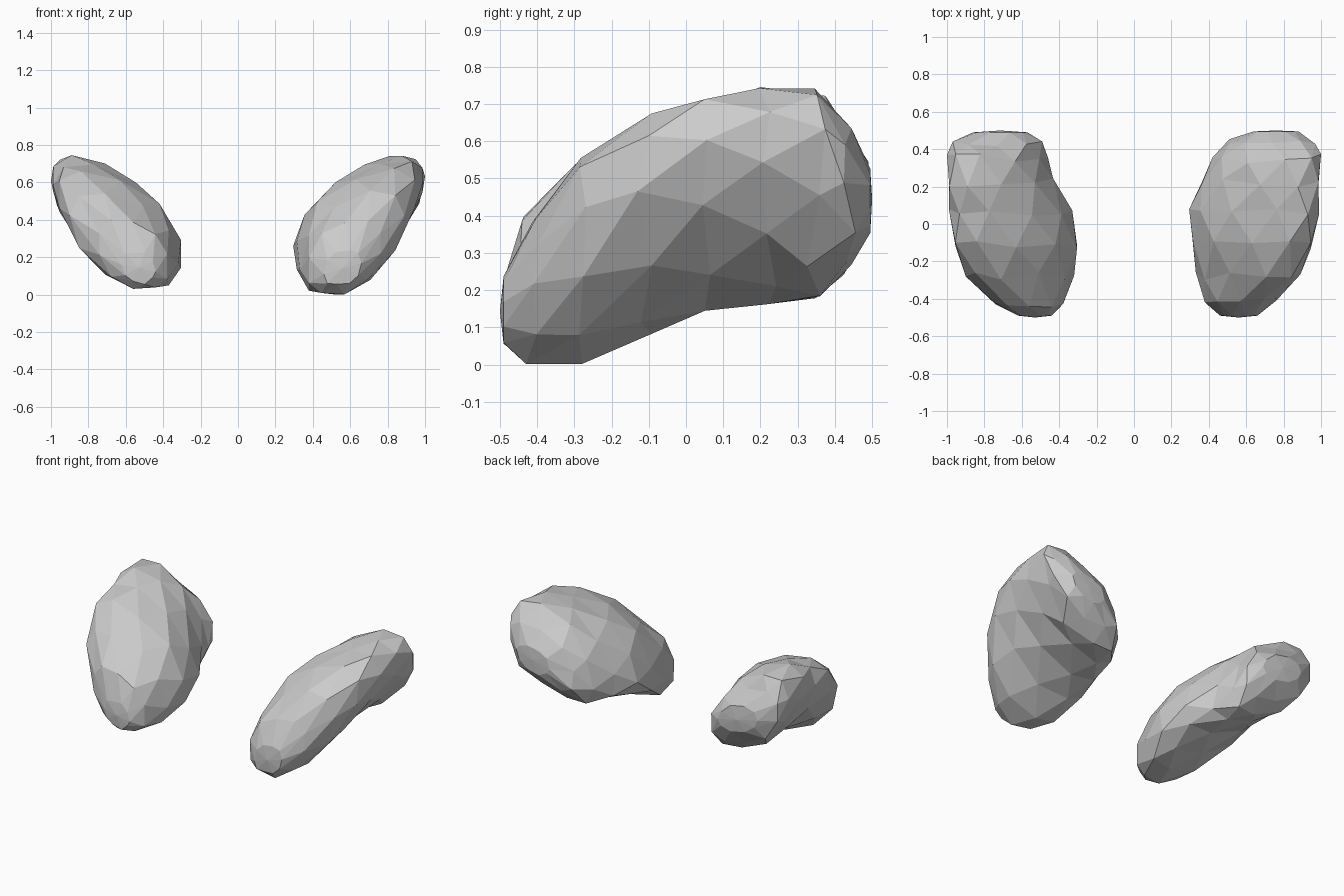
import bpy, bmesh, math, random

if "Cube" in bpy.data.objects:
    bpy.data.objects.remove(bpy.data.objects["Cube"])

SIDES = 10

# Cross-sections along the depth: y, x_inner, x_outer, z_low, z_high, lean (degrees)
RIGHT = [
    (-0.49, 0.46, 0.66, 0.05, 0.24, 15),
    (-0.42, 0.37, 0.77, 0.00, 0.40, 20),
    (-0.28, 0.33, 0.89, 0.00, 0.55, 28),
    (-0.11, 0.30, 0.96, 0.08, 0.665, 33),
    (0.06, 0.295, 0.99, 0.14, 0.72, 36),
    (0.22, 0.35, 1.00, 0.16, 0.735, 36),
    (0.35, 0.42, 1.00, 0.17, 0.75, 34),
    (0.44, 0.50, 0.98, 0.26, 0.64, 28),
    (0.495, 0.64, 0.88, 0.36, 0.53, 20),
]
LEFT = [
    (-0.49, 0.44, 0.62, 0.06, 0.23, 10),
    (-0.42, 0.37, 0.75, 0.02, 0.40, 18),
    (-0.28, 0.32, 0.90, 0.03, 0.55, 28),
    (-0.11, 0.29, 0.97, 0.08, 0.66, 33),
    (0.06, 0.33, 0.99, 0.14, 0.70, 36),
    (0.22, 0.42, 1.00, 0.16, 0.745, 36),
    (0.35, 0.46, 1.00, 0.17, 0.73, 34),
    (0.43, 0.48, 0.98, 0.24, 0.65, 28),
    (0.49, 0.57, 0.86, 0.35, 0.54, 20),
]


def soft(v):
    return math.copysign(abs(v) ** 0.9, v)


def stone(name, sections, side, seed):
    rng = random.Random(seed)
    bm = bmesh.new()
    rings = []
    for k, (y, x0, x1, z0, z1, lean) in enumerate(sections):
        ring = []
        d = math.radians(lean)
        for i in range(SIDES):
            # Alternate rings are turned half a step for triangular facets
            t = 2 * math.pi * (i + 0.5 * (k % 2)) / SIDES
            x = (x0 + x1) / 2 + (x1 - x0) / 2 * soft(math.cos(t))
            z = (z0 + z1) / 2 + (z1 - z0) / 2 * soft(math.sin(t + d))
            yy = y + (rng.uniform(-0.025, 0.025) if 0 < k < len(sections) - 1 else 0)
            ring.append(bm.verts.new((side * x, yy, max(0, z + rng.uniform(-0.01, 0.01)))))
        rings.append(ring)
    # Facets between neighbouring rings
    for k in range(len(rings) - 1):
        a, b = rings[k], rings[k + 1]
        for i in range(SIDES):
            j = (i + 1) % SIDES
            if k % 2 == 0:
                bm.faces.new((a[i], a[j], b[i]))
                bm.faces.new((a[j], b[j], b[i]))
            else:
                bm.faces.new((a[i], b[j], b[i]))
                bm.faces.new((a[i], a[j], b[j]))
    # Slightly domed ends
    for ring, y in ((rings[0], -0.5), (rings[-1], 0.5)):
        c = [sum(v.co[n] for v in ring) / SIDES for n in range(3)]
        tip = bm.verts.new((c[0], y, c[2]))
        for i in range(SIDES):
            bm.faces.new((ring[i], ring[(i + 1) % SIDES], tip))
    bmesh.ops.recalc_face_normals(bm, faces=bm.faces)
    me = bpy.data.meshes.new(name)
    bm.to_mesh(me)
    bm.free()
    bpy.context.collection.objects.link(bpy.data.objects.new(name, me))


stone("right_stone", RIGHT, 1, 3)
stone("left_stone", LEFT, -1, 8)
